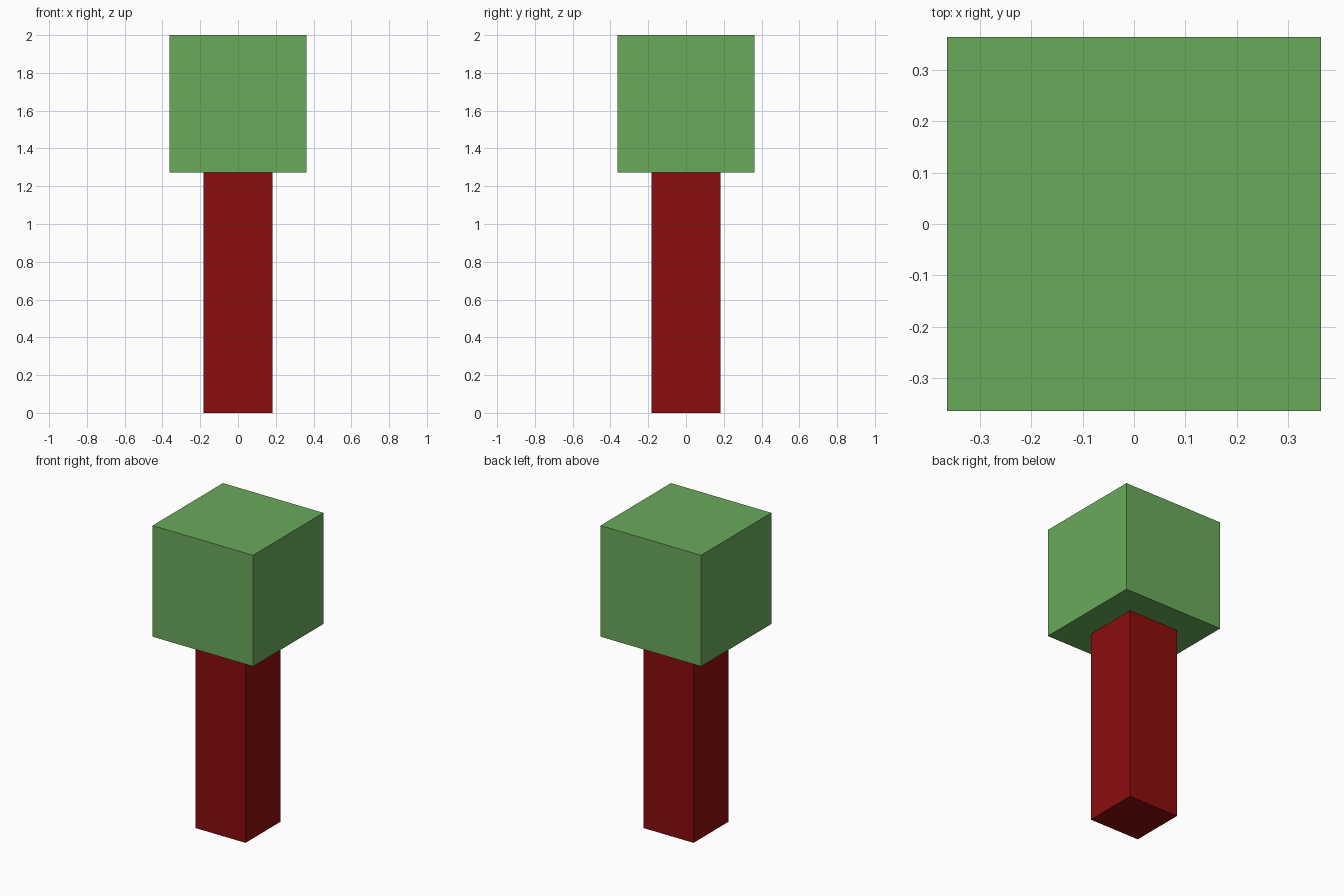
import bpy

if "Cube" in bpy.data.objects:
    bpy.data.objects.remove(bpy.data.objects["Cube"])

UNIT = 2 / 11  # the whole tree is 11 units tall


def material(name, rgb):
    mat = bpy.data.materials.new(name)
    mat.diffuse_color = (*rgb, 1)
    mat.use_nodes = True
    mat.node_tree.nodes["Principled BSDF"].inputs["Base Color"].default_value = mat.diffuse_color
    return mat


def block(name, width, bottom, height, mat):
    """Square block centred on the z axis, sizes in units."""
    bpy.ops.mesh.primitive_cube_add(size=1, location=(0, 0, (bottom + height / 2) * UNIT))
    obj = bpy.context.object
    obj.name = name
    obj.scale = (width * UNIT, width * UNIT, height * UNIT)
    bpy.ops.object.transform_apply(location=False, rotation=False, scale=True)
    obj.data.materials.append(mat)
    return obj


bark = material("dark red bark", (0.258, 0.004, 0.004))
leaves = material("leaf green", (0.144, 0.402, 0.105))

# Tall square trunk with a cube of foliage resting on it
block("trunk", 2, 0, 7, bark)
block("foliage", 4, 7, 4, leaves)
